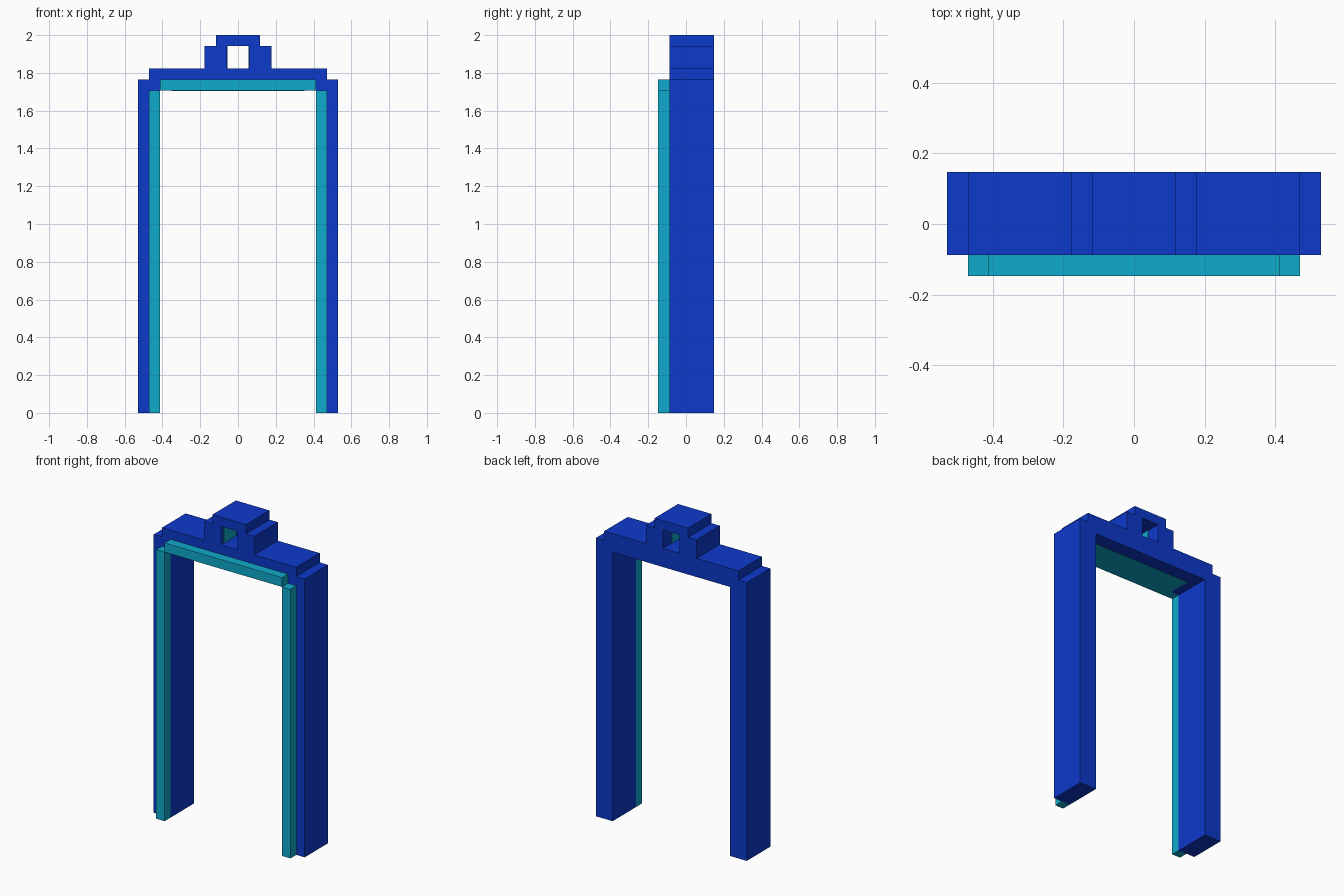
import bpy, bmesh

if "Cube" in bpy.data.objects:
    bpy.data.objects.remove(bpy.data.objects["Cube"])

U = 1 / 17  # grid unit of the blocky design


def material(name, rgb):
    m = bpy.data.materials.new(name)
    m.diffuse_color = (*rgb, 1)
    m.use_nodes = True
    m.node_tree.nodes["Principled BSDF"].inputs["Base Color"].default_value = m.diffuse_color
    return m


blue = material("deep blue", (0.004, 0.041, 0.60))
teal = material("teal", (0.005, 0.40, 0.60))


def add(name, bm, mat):
    bmesh.ops.recalc_face_normals(bm, faces=bm.faces)
    me = bpy.data.meshes.new(name)
    bm.to_mesh(me)
    bm.free()
    me.materials.append(mat)
    ob = bpy.data.objects.new(name, me)
    bpy.context.collection.objects.link(ob)
    return ob


def mirror(ob):
    ob.modifiers.new("mirror", "MIRROR").use_axis[0] = True


def box(name, x, y, z, mat, mirrored=False):
    bm = bmesh.new()
    bmesh.ops.create_cube(bm, size=1)
    for v in bm.verts:
        v.co = [r[0] * U if c < 0 else r[1] * U for c, r in zip(v.co, (x, y, z))]
    ob = add(name, bm, mat)
    if mirrored:
        mirror(ob)
    return ob


# Frame: half outline with stepped shoulders and top loop, extruded and mirrored
half = [(7, 0), (9, 0), (9, 30), (8, 30), (8, 31), (3, 31), (3, 33), (2, 33),
        (2, 34), (0, 34), (0, 33), (1, 33), (1, 31), (0, 31), (0, 29), (7, 29)]
bm = bmesh.new()
face = bm.faces.new([bm.verts.new((x * U, -1.5 * U, z * U)) for x, z in half])
ext = bmesh.ops.extrude_face_region(bm, geom=[face], use_keep_orig=True)
for v in ext["geom"]:
    if isinstance(v, bmesh.types.BMVert):
        v.co.y = 2.5 * U
bmesh.ops.recalc_face_normals(bm, faces=bm.faces)
centre = [f for f in bm.faces if all(abs(v.co.x) < 1e-6 for v in f.verts)]
bmesh.ops.delete(bm, geom=centre, context="FACES_ONLY")
frame = add("gate_frame", bm, blue)
mirror(frame)

# Front trim
box("side_trim", (7, 8), (-2.5, -1.5), (0, 29), teal, True)
box("top_trim", (-7, 7), (-2.5, -1.5), (29, 30), teal)

# Thin teal inlays under the lintel and on the loop's inner walls
box("lintel_inlay", (-6, 6), (-1.5, 1), (28.96, 29), teal)
box("loop_inlay", (0.96, 1), (-1, 1), (31, 33), teal, True)
